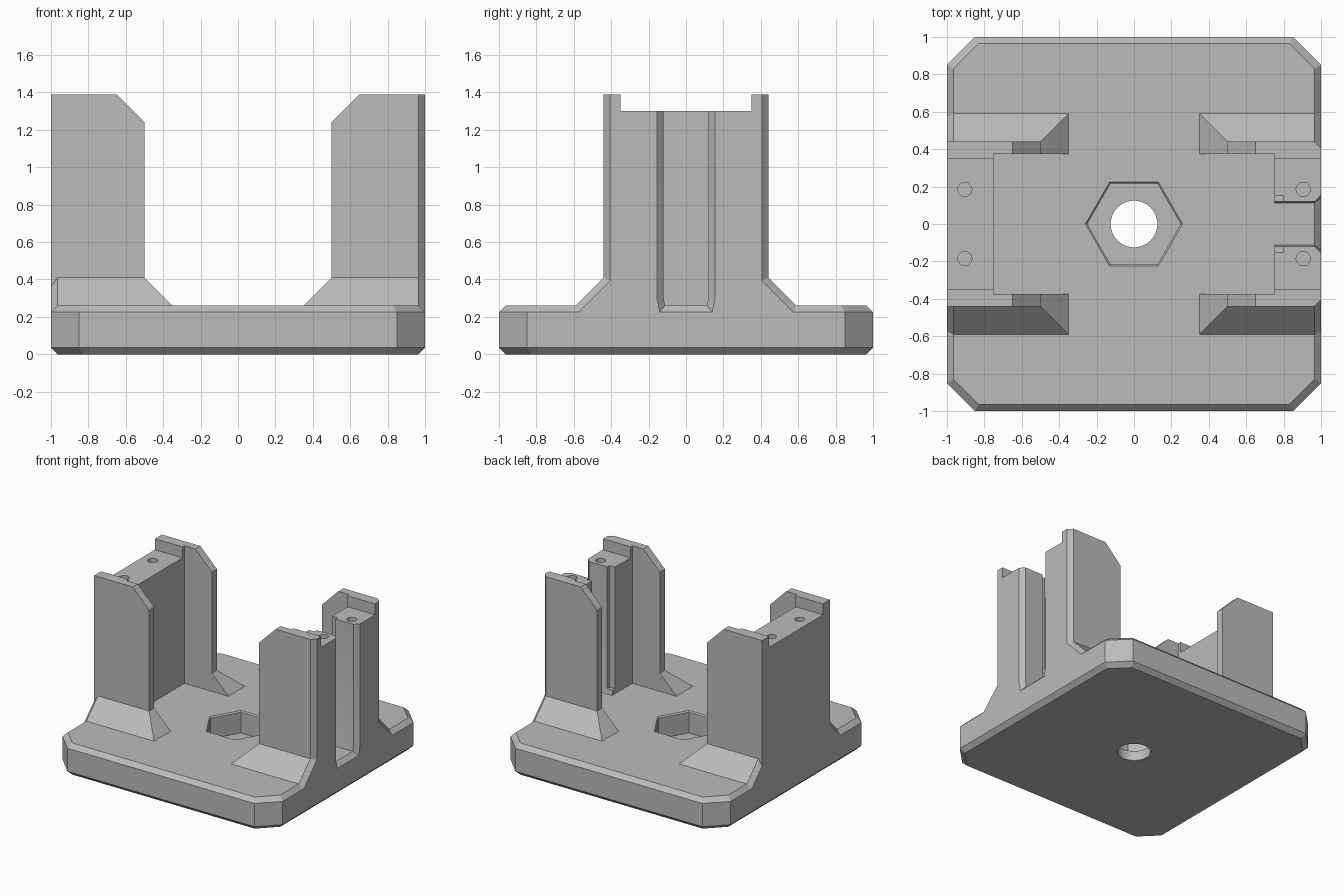
import bpy, bmesh, math
from mathutils import Matrix

if "Cube" in bpy.data.objects:
    bpy.data.objects.remove(bpy.data.objects["Cube"])

grey = bpy.data.materials.new("plain grey")
grey.use_nodes = True
colour = (0.5, 0.5, 0.5, 1)
grey.diffuse_color = colour
grey.node_tree.nodes["Principled BSDF"].inputs["Base Color"].default_value = colour

TOP, BEVEL = 0.26, 0.035      # base height and edge bevel
EDGE = 1 - BEVEL
LOW = TOP - BEVEL
HIGH, SEAT = 1.39, 1.30       # post and seat heights
IN, OUT = 0.375, 0.44         # side plate faces


def add_object(name, bm):
    bmesh.ops.recalc_face_normals(bm, faces=bm.faces)
    mesh = bpy.data.meshes.new(name)
    bm.to_mesh(mesh)
    bm.free()
    mesh.materials.append(grey)
    obj = bpy.data.objects.new(name, mesh)
    bpy.context.collection.objects.link(obj)
    return obj


def hull(name, points, sx=1, sy=1):
    """Convex solid around points, optionally mirrored."""
    bm = bmesh.new()
    for x, y, z in points:
        bm.verts.new((x * sx, y * sy, z))
    res = bmesh.ops.convex_hull(bm, input=bm.verts)
    spare = {v for v in res["geom_interior"] if isinstance(v, bmesh.types.BMVert)}
    bmesh.ops.delete(bm, geom=list(spare), context="VERTS")
    bmesh.ops.dissolve_limit(bm, angle_limit=0.01, verts=bm.verts, edges=bm.edges)
    return add_object(name, bm)


def box(name, x, y, z, sx=1, sy=1):
    return hull(name, [(a, b, c) for a in x for b in y for c in z], sx, sy)


def prism(name, sides, r1, r2, z1, z2, x=0, y=0):
    bm = bmesh.new()
    bmesh.ops.create_cone(bm, cap_ends=True, segments=sides, radius1=r1, radius2=r2,
                          depth=z2 - z1, matrix=Matrix.Translation((x, y, (z1 + z2) / 2)))
    return add_object(name, bm)


def cut(obj, cutters):
    for c in cutters:
        mod = obj.modifiers.new("cut", "BOOLEAN")
        mod.operation, mod.solver, mod.object = "DIFFERENCE", "EXACT", c
    bpy.context.view_layer.update()
    graph = bpy.context.evaluated_depsgraph_get()
    mesh = bpy.data.meshes.new_from_object(obj.evaluated_get(graph))
    obj.modifiers.clear()
    obj.data = mesh
    for c in cutters:
        bpy.data.objects.remove(c)
    bpy.ops.object.select_all(action="DESELECT")
    obj.select_set(True)
    bpy.context.view_layer.objects.active = obj
    bpy.ops.object.shade_smooth_by_angle(angle=math.radians(30))


# base plate with clipped corners and bevelled rims
def octagon(r, z):
    c = r - 0.15 + (1 - r) * 0.41
    return [(sx * a, sy * b, z) for a, b in ((r, c), (c, r)) for sx in (1, -1) for sy in (1, -1)]


base = hull("base_plate", octagon(EDGE, 0) + octagon(1, BEVEL) + octagon(1, LOW) + octagon(EDGE, TOP))

# hexagonal pocket with a round through hole
hexes = [prism("pocket", 6, 0.25, 0.25, 0.08, 0.3),
         prism("pocket_rim", 6, 0.245, 0.275, 0.245, 0.275),
         prism("bore", 48, 0.125, 0.125, -0.1, 0.2)]
for h in hexes[:2]:
    # a corner of each hexagon points along x
    if abs(max(v.co.x for v in h.data.vertices) - max(v.co.y for v in h.data.vertices)) > 0 and \
            max(v.co.x for v in h.data.vertices) < max(v.co.y for v in h.data.vertices):
        h.data.transform(Matrix.Rotation(math.pi / 6, 4, "Z"))
cut(base, hexes)

for side, sx in (("left", 1), ("right", -1)):
    # only the slotted post has bevelled outer corners
    slotted = sx == 1
    rim = EDGE if slotted else 1
    corner = OUT - BEVEL if slotted else OUT
    slope_top = 0.395 if slotted else 0.36

    for end, sy in (("front", -1), ("back", 1)):
        # upright side plate with a clipped inner top corner
        def outline(y, x):
            return [(0.5, y, TOP), (0.5, y, 1.24), (0.65, y, HIGH), (x, y, HIGH), (x, y, TOP)]
        hull(f"{side}_{end}_plate", outline(IN, 1) + outline(corner, 1) + outline(OUT, rim), sx, sy)

        # sloped foot
        hull(f"{side}_{end}_foot", [
            (0.35, 0.59, TOP), (0.35, IN, TOP), (0.5, OUT, 0.41), (0.5, IN, 0.41),
            (EDGE, 0.59, TOP), (EDGE, IN, TOP), (EDGE, OUT, 0.41), (EDGE, IN, 0.41),
            (1, 0.575, LOW), (1, IN, LOW), (1, corner, slope_top), (1, IN, slope_top)], sx, sy)

        # raised lip beside the seat
        box(f"{side}_{end}_lip", (0.75, 1), (0.35, IN), (SEAT, HIGH), sx, sy)

    # seat block between the plates
    block = hull(f"{side}_seat_block", [
        (x, y, z) for y in (-IN, IN)
        for x, z in ((0.75, TOP), (EDGE, TOP), (1, LOW), (1, SEAT), (0.75, SEAT))], sx)

    # screw holes
    cutters = [prism("screw_hole", 24, 0.038, 0.038, 1.0, 1.4, 0.905 * sx, y) for y in (-0.185, 0.185)]
    if slotted:
        # cable slot: straight inside, flared at the outer face
        def slot(x, flare):
            w = 0.12 + flare
            half = [(w, 1.5), (w, 0.30), (0.08, TOP - flare), (0.08, 0.1)]
            return [(x, s * y, z) for s in (1, -1) for y, z in half]
        cutters.append(hull("slot", slot(0.7, 0) + slot(1.1, 0)))
        cutters.append(hull("slot_flare", slot(EDGE, 0) + slot(1.05, 0.05 + BEVEL)))
        cutters.append(box("slot_recess", (0.7, 0.8), (-0.15, 0.15), (0.30, 1.5)))
    cut(block, cutters)
